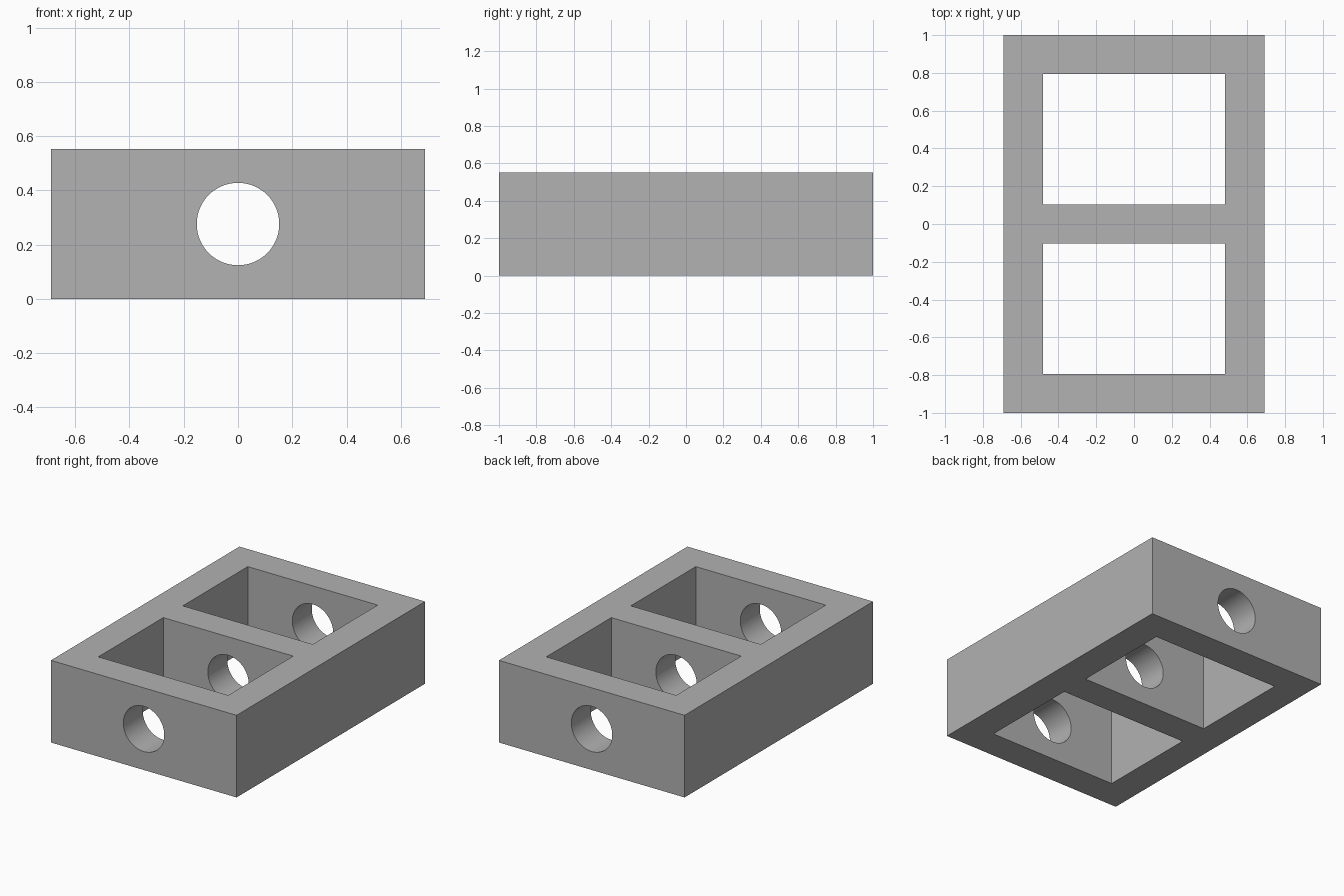
import bpy
import math

default = bpy.data.objects.get("Cube")
if default:
    bpy.data.objects.remove(default, do_unlink=True)

# Proportions, in units of the overall length
UNIT = 2 / 29
WIDTH, LENGTH, HEIGHT = 20 * UNIT, 2.0, 8 * UNIT
WALL = 3 * UNIT
OPEN_X, OPEN_Y = 14 * UNIT, 10 * UNIT
BORE_RADIUS = 0.152

grey = bpy.data.materials.new("plain grey")
grey.use_nodes = True
colour = (0.445, 0.445, 0.445, 1)
grey.diffuse_color = colour
grey.node_tree.nodes["Principled BSDF"].inputs["Base Color"].default_value = colour


def box(name, size, location):
    bpy.ops.mesh.primitive_cube_add(size=1, location=location)
    obj = bpy.context.object
    obj.name = name
    obj.scale = size
    bpy.ops.object.transform_apply(location=False, rotation=False, scale=True)
    obj.data.materials.append(grey)
    return obj


def cut(target, cutter):
    mod = target.modifiers.new(cutter.name, 'BOOLEAN')
    mod.operation = 'DIFFERENCE'
    mod.solver = 'EXACT'
    mod.object = cutter
    bpy.context.view_layer.objects.active = target
    bpy.ops.object.modifier_apply(modifier=mod.name)
    bpy.data.objects.remove(cutter, do_unlink=True)


# Solid block
frame = box("two_bay_frame", (WIDTH, LENGTH, HEIGHT), (0, 0, HEIGHT / 2))

# Two rectangular openings, front and back of the middle wall
for side in (-1, 1):
    y = side * (WALL + OPEN_Y) / 2
    cut(frame, box("opening_cutter", (OPEN_X, OPEN_Y, HEIGHT * 2), (0, y, HEIGHT / 2)))

# Round bore running through all three cross walls
bpy.ops.mesh.primitive_cylinder_add(vertices=64, radius=BORE_RADIUS, depth=LENGTH * 1.2,
                                    location=(0, 0, HEIGHT / 2),
                                    rotation=(math.pi / 2, 0, 0))
bore = bpy.context.object
bore.name = "bore_cutter"
bore.data.materials.append(grey)
cut(frame, bore)

# Smooth bore walls, crisp edges elsewhere
bpy.ops.object.select_all(action='DESELECT')
frame.select_set(True)
bpy.context.view_layer.objects.active = frame
bpy.ops.object.shade_smooth_by_angle(angle=math.radians(30))
